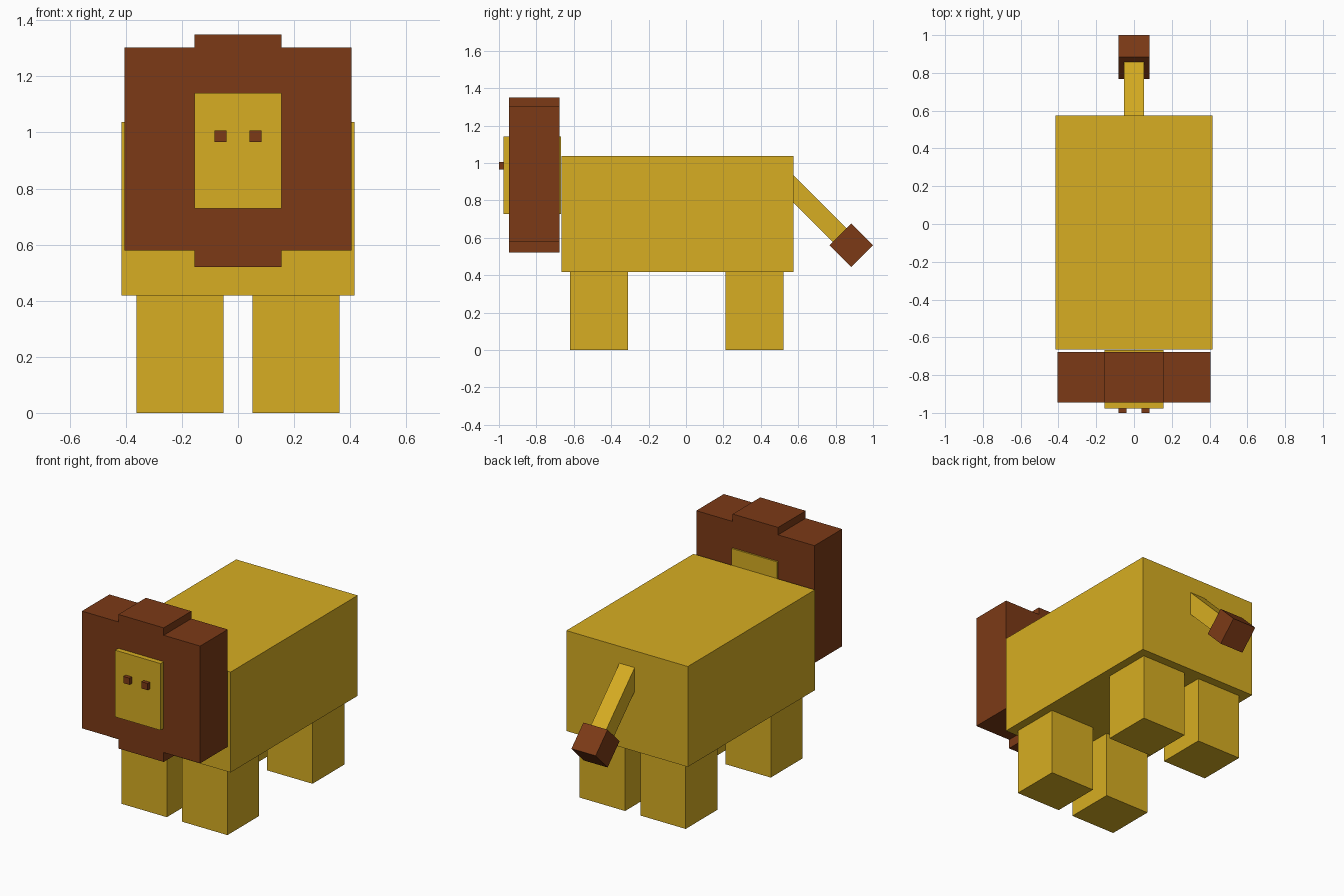
import bpy, math

if "Cube" in bpy.data.objects:
    bpy.data.objects.remove(bpy.data.objects["Cube"])


def material(name, rgb):
    m = bpy.data.materials.new(name)
    m.diffuse_color = (*rgb, 1)
    m.use_nodes = True
    m.node_tree.nodes["Principled BSDF"].inputs["Base Color"].default_value = m.diffuse_color
    return m


GOLD = material("gold_fur", (0.68, 0.42, 0.016))
BROWN = material("brown_fur", (0.20, 0.042, 0.008))


def box(name, x, y, z, mat, tilt=0):
    """Box from (min, max) ranges, optionally tilted about the x axis."""
    centre = [(a + b) / 2 for a, b in (x, y, z)]
    bpy.ops.mesh.primitive_cube_add(size=1, location=centre, rotation=(tilt, 0, 0))
    ob = bpy.context.object
    ob.name = name
    ob.scale = [b - a for a, b in (x, y, z)]
    bpy.ops.object.transform_apply(location=False, rotation=False, scale=True)
    ob.data.materials.append(mat)
    return ob


def pair(name, x, y, z, mat):
    """Left and right copies of a box."""
    box(name + "_right", x, y, z, mat)
    box(name + "_left", (-x[1], -x[0]), y, z, mat)


# Body and legs
box("body", (-0.415, 0.415), (-0.665, 0.575), (0.418, 1.038), GOLD)
pair("front_leg", (0.052, 0.362), (-0.62, -0.31), (0, 0.418), GOLD)
pair("back_leg", (0.052, 0.362), (0.21, 0.52), (0, 0.418), GOLD)

# Head and eyes
box("head", (-0.155, 0.155), (-0.977, -0.667), (0.728, 1.14), GOLD)
pair("eye", (0.041, 0.083), (-1.0, -0.96), (0.965, 1.006), BROWN)

# Mane around the head
MANE_Y = (-0.946, -0.677)
pair("mane_side", (0.155, 0.404), MANE_Y, (0.579, 1.303), BROWN)
box("mane_top", (-0.155, 0.155), MANE_Y, (1.14, 1.349), BROWN)
box("mane_bottom", (-0.155, 0.155), MANE_Y, (0.521, 0.728), BROWN)

# Tail sloping down at 45 degrees, with a tuft at the end
cy, cz, half = 0.68, 0.756, 0.2
box("tail", (-0.052, 0.052), (cy - 0.052, cy + 0.052), (cz - half, cz + half),
    GOLD, math.radians(45))
ty, tz, t = 0.883, 0.56, 0.0825
box("tail_tuft", (-t, t), (ty - t, ty + t), (tz - t, tz + t), BROWN, math.radians(45))
